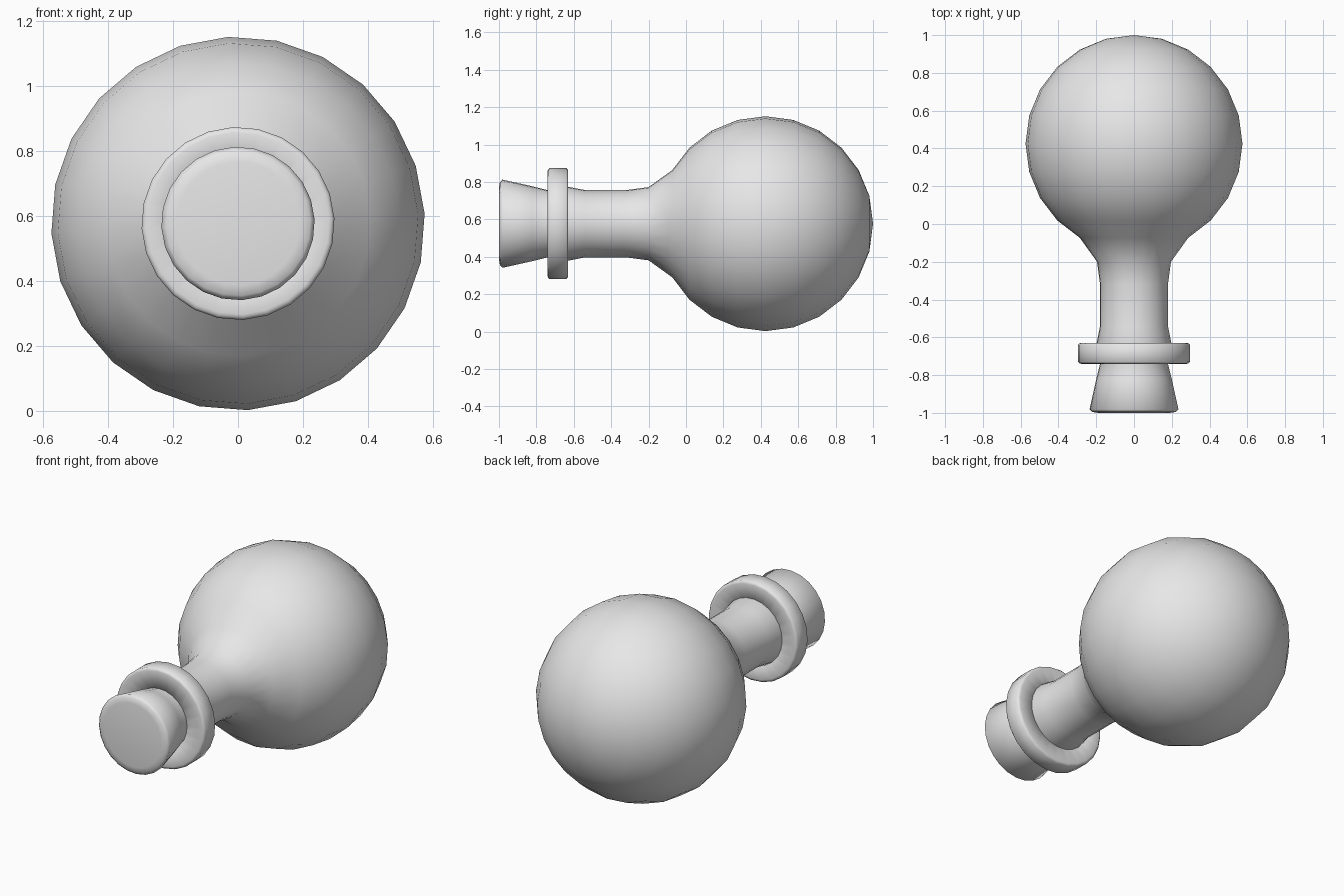
import bpy, bmesh, math
from mathutils import Vector

if "Cube" in bpy.data.objects:
    bpy.data.objects.remove(bpy.data.objects["Cube"], do_unlink=True)

SIDES = 24
AXIS_Z = 0.577
BULB_Y, BULB_R = 0.425, 0.575

grey = bpy.data.materials.new("plain_grey")
grey.use_nodes = True
grey.diffuse_color = (0.8, 0.8, 0.8, 1)
grey.node_tree.nodes["Principled BSDF"].inputs["Base Color"].default_value = (0.8, 0.8, 0.8, 1)


def lathe(name, profile, closed=False):
    """Turn (y, radius) points around the horizontal y axis."""
    bm = bmesh.new()
    rings = []
    for y, r in profile:
        if r < 1e-4:
            rings.append([bm.verts.new((0, y, 0))] * SIDES)
            continue
        angles = [math.radians(3) + math.tau * i / SIDES for i in range(SIDES)]
        rings.append([bm.verts.new((r * math.cos(a), y, r * math.sin(a))) for a in angles])
    pairs = list(zip(rings, rings[1:]))
    if closed:
        pairs.append((rings[-1], rings[0]))
    for a, b in pairs:
        for i in range(SIDES):
            j = (i + 1) % SIDES
            corners = list(dict.fromkeys((a[i], a[j], b[j], b[i])))
            bm.faces.new(corners)
    bmesh.ops.recalc_face_normals(bm, faces=bm.faces)
    for f in bm.faces:
        f.smooth = True
    mesh = bpy.data.meshes.new(name)
    bm.to_mesh(mesh)
    bm.free()
    mesh.materials.append(grey)
    obj = bpy.data.objects.new(name, mesh)
    obj.location = Vector((0, 0, AXIS_Z))
    bpy.context.collection.objects.link(obj)
    return obj


# Flared foot and waisted neck running into the round bulb
stem = [(-1, 0), (-1, 0.19), (-0.995, 0.222), (-0.982, 0.236), (-0.82, 0.2),
        (-0.74, 0.18), (-0.63, 0.198), (-0.54, 0.18), (-0.32, 0.18), (-0.2, 0.196)]
bulb = [(BULB_Y - BULB_R * math.cos(t), BULB_R * math.sin(t))
        for t in (math.radians(15 * k) for k in range(2, 13))]
lathe("bulb_and_neck", stem + bulb)

# Collar ring with softened rims
lathe("collar", [(-0.74, 0.16), (-0.74, 0.28), (-0.738, 0.289), (-0.73, 0.297),
                 (-0.64, 0.297), (-0.632, 0.289), (-0.63, 0.28), (-0.63, 0.16)], closed=True)
